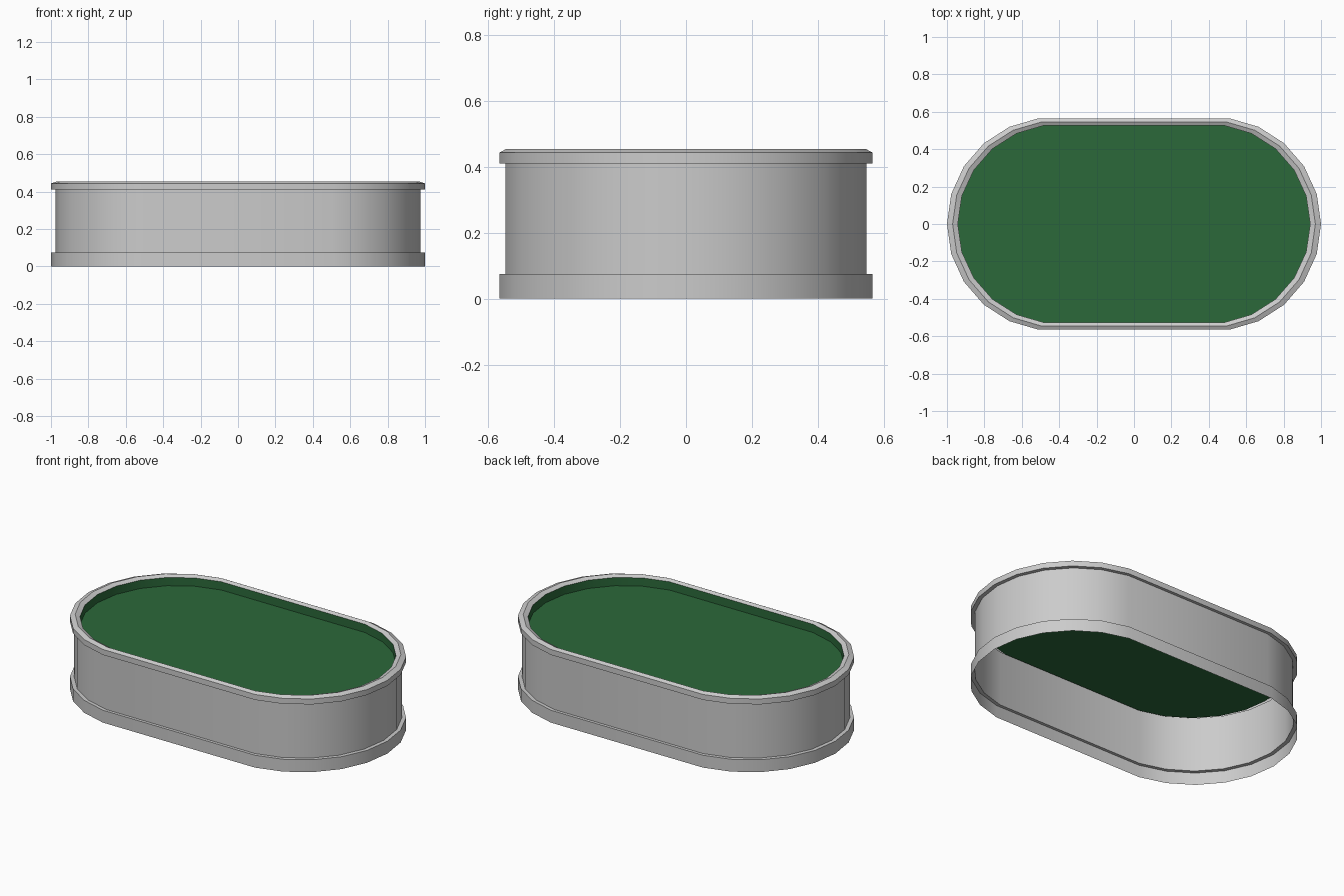
import bpy
import math

if "Cube" in bpy.data.objects:
    bpy.data.objects.remove(bpy.data.objects["Cube"])

R, CX, STEP = 0.571, 0.429, math.tau / 22


def outline(sx, sy, z):
    """Stadium ring: two halves of a 22-gon joined by straight sides."""
    half = [(CX + R * math.cos(k * STEP), R * math.sin(k * STEP)) for k in range(-5, 6)]
    ring = half + [(-x, -y) for x, y in half]
    return [(x * sx, y * sy, z) for x, y in ring]


def loft(name, levels, cap=False):
    """Skin a thin shell through (x scale, y scale, height) levels."""
    verts = [p for lv in levels for p in outline(*lv)]
    n = 22
    faces = []
    for i in range(len(levels) - 1):
        a, b = i * n, (i + 1) * n
        for k in range(n):
            j = (k + 1) % n
            faces.append((a + k, a + j, b + j, b + k))
    if cap:
        faces.append(tuple(range((len(levels) - 1) * n, len(levels) * n)))
    mesh = bpy.data.meshes.new(name)
    mesh.from_pydata(verts, [], faces)
    mesh.update()
    obj = bpy.data.objects.new(name, mesh)
    bpy.context.collection.objects.link(obj)
    bpy.ops.object.select_all(action='DESELECT')
    obj.select_set(True)
    bpy.context.view_layer.objects.active = obj
    bpy.ops.object.shade_smooth_by_angle(angle=math.radians(30))
    return obj


WALL = (0.977, 0.968)
INNER = (0.942, 0.932)

# base band with its ledge
loft("base_band", [(1, 1, 0), (1, 1, 0.075), (*WALL, 0.075)])

# upright side wall
loft("side_wall", [(*WALL, 0.075), (*WALL, 0.41)])

# top rim with a ridged upper edge
loft("top_rim", [(*WALL, 0.41), (1, 1, 0.41), (1, 1, 0.443),
                 (0.97, 0.965, 0.454), (*INNER, 0.443)])

# green sunken playing surface with its short lining
felt = loft("green_surface", [(*INNER, 0.443), (*INNER, 0.393)], cap=True)
green = bpy.data.materials.new("green")
green.diffuse_color = (0.024, 0.14, 0.042, 1)
green.use_nodes = True
green.node_tree.nodes["Principled BSDF"].inputs["Base Color"].default_value = green.diffuse_color
felt.data.materials.append(green)
